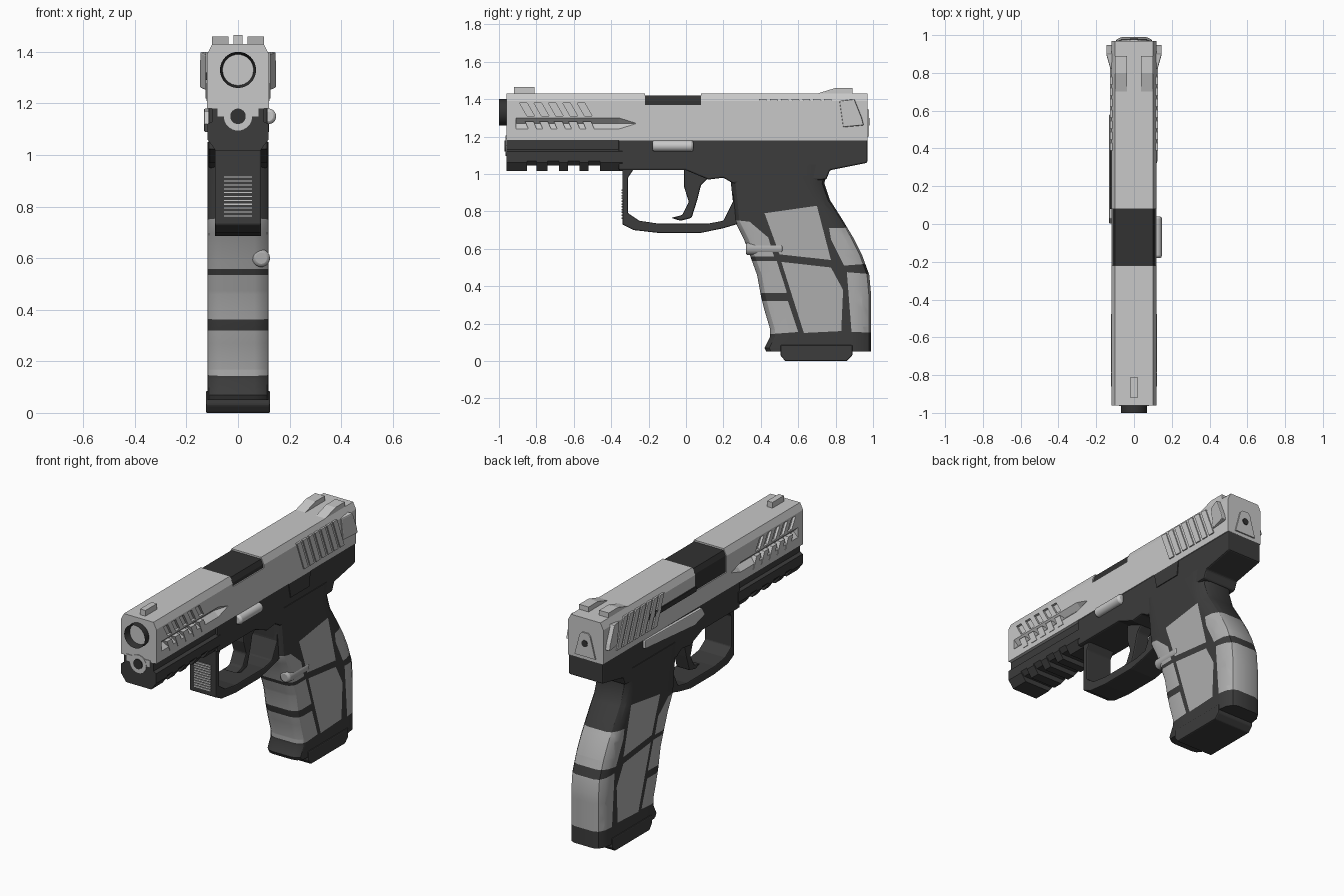
import bpy
import bmesh
from math import pi, cos, sin
from mathutils import Matrix, Vector

default_cube = bpy.data.objects.get("Cube")
if default_cube:
    bpy.data.objects.remove(default_cube)


def make_material(name, value):
    material = bpy.data.materials.new(name)
    material.use_nodes = True
    colour = (value, value, value, 1)
    material.diffuse_color = colour
    shader = next(n for n in material.node_tree.nodes if n.type == 'BSDF_PRINCIPLED')
    shader.inputs["Base Color"].default_value = colour
    shader.inputs["Roughness"].default_value = 0.6
    return material


light_metal = make_material("light grey metal", 0.58)
grip_grey = make_material("mid grey panel", 0.42)
dark_polymer = make_material("dark grey polymer", 0.045)
black_steel = make_material("black steel", 0.032)


def finish(name, bm, materials, smooth=False, bevel=0):
    bmesh.ops.recalc_face_normals(bm, faces=bm.faces[:])
    mesh = bpy.data.meshes.new(name)
    bm.to_mesh(mesh)
    bm.free()
    obj = bpy.data.objects.new(name, mesh)
    bpy.context.collection.objects.link(obj)
    for material in materials:
        mesh.materials.append(material)
    if bevel:
        modifier = obj.modifiers.new("edge bevel", 'BEVEL')
        modifier.width = bevel
        modifier.segments = 2
        modifier.limit_method = 'ANGLE'
    if smooth:
        bpy.ops.object.select_all(action='DESELECT')
        obj.select_set(True)
        bpy.context.view_layer.objects.active = obj
        bpy.ops.object.shade_smooth_by_angle(angle=pi / 6)
    return obj


def add_prism(bm, points, start, end, axis='X'):
    """Extrude a side outline (y, z) along x, or a front outline (x, z) along y."""
    def place(point, depth):
        a, b = point
        return (depth, a, b) if axis == 'X' else (a, depth, b)
    near = [bm.verts.new(place(p, start)) for p in points]
    far = [bm.verts.new(place(p, end)) for p in points]
    bm.faces.new(near)
    bm.faces.new(far)
    for i in range(len(points)):
        j = (i + 1) % len(points)
        bm.faces.new((near[i], near[j], far[j], far[i]))


def prism(name, points, start, end, material, axis='X', bevel=0):
    bm = bmesh.new()
    add_prism(bm, points, start, end, axis)
    return finish(name, bm, [material], bevel=bevel)


def rect(a0, a1, b0, b1):
    return [(a0, b0), (a1, b0), (a1, b1), (a0, b1)]


def slant(y, width, top, bottom, lean):
    return [(y, top), (y + width, top), (y + width + lean, bottom), (y + lean, bottom)]


def mirrored(half):
    return half + [(-x, z) for x, z in reversed(half)]


def add_rod(bm, x, z, y0, y1, r0, r1, sides):
    turn = Matrix.Translation((x, (y0 + y1) / 2, z)) @ Matrix.Rotation(-pi / 2, 4, 'X')
    bmesh.ops.create_cone(bm, cap_ends=True, segments=sides, radius1=r0, radius2=r1,
                          depth=y1 - y0, matrix=turn)


def rod(name, x, z, y0, y1, radius, material, bore=0, bevel=0):
    bm = bmesh.new()
    add_rod(bm, x, z, y0, y1, radius, radius, 32)
    if bore:
        front = min(bm.faces, key=lambda f: f.calc_center_median().y)
        bmesh.ops.inset_region(bm, faces=[front], thickness=radius - bore)
        bmesh.ops.translate(bm, verts=front.verts[:], vec=(0, 0.06, 0))
    return finish(name, bm, [material], smooth=True, bevel=bevel)


def cut(target, bm):
    cutter = finish("cutter", bm, [light_metal])
    cutter.hide_render = True
    modifier = target.modifiers.new("cut", 'BOOLEAN')
    modifier.operation = 'DIFFERENCE'
    modifier.solver = 'EXACT'
    modifier.object = cutter
    bpy.context.view_layer.objects.active = target
    bpy.ops.object.modifier_apply(modifier="cut")
    bpy.data.objects.remove(cutter)


# Slide with ejection port, fluting and slanted front cuts
slide_section = mirrored([(0.12, 1.18), (0.12, 1.39), (0.1, 1.43)])
slide = prism("slide", slide_section, -0.96, 0.97, light_metal, axis='Y')
port_cutter = bmesh.new()
add_prism(port_cutter, [(0.2, 1.37), (0.2, 1.5), (-0.2, 1.5), (-0.2, 1.29), (-0.1, 1.29), (-0.1, 1.37)],
          -0.22, 0.08, axis='Y')
cut(slide, port_cutter)
grooves = bmesh.new()
for side in (1, -1):
    add_rod(grooves, side * 0.12, 1.27, -0.91, -0.36, 0.03, 0.03, 4)
    for i in range(5):
        add_prism(grooves, slant(-0.89 + i * 0.077, 0.04, 1.38, 1.31, 0.04), side * 0.105, side * 0.15)
cut(slide, grooves)
tips = bmesh.new()
for side in (1, -1):
    add_rod(tips, side * 0.12, 1.27, -0.36, -0.27, 0.03, 0.002, 4)
cut(slide, tips)

# Raised ribs and rear ears on both sides of the slide
for side, label in ((1, "left"), (-1, "right")):
    ribs = bmesh.new()
    for i in range(7):
        add_prism(ribs, slant(0.39 + i * 0.058, 0.04, 1.4, 1.22, 0.07), side * 0.1, side * 0.127)
    for i in range(5):
        add_prism(ribs, slant(-0.86 + i * 0.077, 0.045, 1.28, 1.21, 0.03), side * 0.09, side * 0.123)
    finish("slide_ribs_" + label, ribs, [light_metal])
    ear = bmesh.new()
    add_prism(ear, [(0.82, 1.39), (0.9, 1.4), (0.94, 1.3), (0.95, 1.26), (0.84, 1.25)],
              side * 0.1, side * 0.148)
    for v in ear.verts:
        if v.co.y < 0.87 and abs(v.co.x) > 0.12:
            v.co.x = side * 0.125
    finish("rear_ear_" + label, ear, [light_metal], bevel=0.006)
    prism("rear_sight_" + label, [(0.67, 1.42), (0.8, 1.46), (0.89, 1.46), (0.89, 1.42)],
          side * 0.036, side * 0.1, light_metal)
prism("front_sight", rect(-0.92, -0.81, 1.42, 1.465), -0.018, 0.018, light_metal)
prism("extractor", rect(0.08, 0.55, 1.29, 1.32), -0.127, -0.1, black_steel)

# Back plate with its firing pin hole
prism("back_plate", mirrored([(0.07, 1.2), (0.035, 1.33), (0.02, 1.345)]), 0.96, 0.978, light_metal, axis='Y')
rod("pin_hole", 0, 1.28, 0.96, 0.982, 0.02, black_steel)

# Barrel, chamber block and guide rod
rod("barrel", 0, 1.33, -1, -0.8, 0.07, black_steel, bore=0.055)
prism("chamber_block", mirrored([(0.113, 1.2), (0.113, 1.39), (0.1, 1.42)]), -0.225, 0.085, black_steel, axis='Y')
rod("guide_housing", 0, 1.15, -0.965, -0.7, 0.055, light_metal)
prism("guide_shoulder", rect(-0.08, 0.08, 1.15, 1.19), -0.964, -0.8, light_metal, axis='Y')
rod("guide_rod", 0, 1.15, -0.97, -0.9, 0.03, black_steel)

# Accessory rail under the front
prism("dust_cover", mirrored([(0.1, 1.18), (0.1, 1.13), (0.118, 1.12), (0.118, 1.07), (0.095, 1.045)]),
      -0.96, -0.34, dark_polymer, axis='Y')
rail = bmesh.new()
for start, end in ((-0.96, -0.85), (-0.8, -0.74), (-0.68, -0.63), (-0.57, -0.52), (-0.46, -0.34)):
    add_prism(rail, mirrored([(0.118, 1.08), (0.118, 1.06), (0.085, 1.015)]), start, end, axis='Y')
finish("rail_teeth", rail, [dark_polymer])

# Frame
prism("frame", [(-0.36, 1.02), (-0.36, 1.19), (0.97, 1.19), (0.97, 1.06), (0.77, 1.02), (0.75, 0.97),
                (0.25, 0.95), (0.2, 0.98), (0.12, 0.97), (0, 1.02)],
      -0.115, 0.115, dark_polymer, bevel=0.008)
prism("frame_panel", [(0.32, 1.18), (0.53, 1.18), (0.52, 1.09), (0.34, 1.09)], 0.11, 0.12, dark_polymer)

# Trigger guard with striped front face
prism("trigger_guard", [(-0.34, 1.04), (-0.34, 0.73), (-0.28, 0.7), (-0.15, 0.685), (0.08, 0.685), (0.2, 0.71),
                        (0.3, 0.74), (0.3, 0.95), (0.25, 0.93), (0.25, 0.85), (0.2, 0.75), (0.12, 0.735),
                        (-0.15, 0.735), (-0.25, 0.75), (-0.31, 0.79), (-0.31, 0.98), (-0.27, 1.04)],
      -0.09, 0.09, dark_polymer, bevel=0.006)
stripes = bmesh.new()
for i in range(11):
    z = 0.76 + i * 0.015
    add_prism(stripes, rect(-0.057, 0.057, z, z + 0.008), -0.346, -0.338, axis='Y')
finish("guard_stripes", stripes, [light_metal])

# Trigger
prism("trigger", [(-0.01, 1.04), (-0.01, 0.93), (0.015, 0.85), (-0.02, 0.78), (-0.08, 0.765), (-0.03, 0.75),
                  (0.03, 0.765), (0.06, 0.86), (0.08, 0.94), (0.12, 0.98), (0.12, 1.04)],
      -0.045, 0.045, dark_polymer, bevel=0.008)

# Grip lofted through rounded sections given as height, front and back
sections = [(0.05, 0.43, 0.99), (0.07, 0.42, 0.99), (0.13, 0.45, 0.99), (0.17, 0.45, 0.99), (0.27, 0.42, 0.99),
            (0.35, 0.4, 0.99), (0.46, 0.38, 0.98), (0.57, 0.34, 0.94), (0.65, 0.31, 0.9), (0.75, 0.26, 0.84),
            (0.86, 0.25, 0.77), (0.95, 0.24, 0.74), (1.05, 0.23, 0.76)]
grip = bmesh.new()
rings = []
for z, front, back in sections:
    ring = []
    for corner, (sx, sy) in enumerate(((1, 1), (-1, 1), (-1, -1), (1, -1))):
        rx, ry = 0.055, (0.09 if sy > 0 else 0.05)
        middle_y = back - ry if sy > 0 else front + ry
        for step in range(4):
            angle = corner * pi / 2 + step * pi / 6
            ring.append(grip.verts.new((sx * (0.119 - rx) + rx * cos(angle), middle_y + ry * sin(angle), z)))
    rings.append(ring)
for low, high in zip(rings, rings[1:]):
    for i in range(len(low)):
        j = (i + 1) % len(low)
        grip.faces.new((low[i], low[j], high[j], high[i]))
grip.faces.new(rings[0])
grip.faces.new(rings[-1])

# Grip panels: slice along each panel outline, then colour the faces inside
panels = [
    [(0.42, 0.79), (0.7, 0.83), (0.775, 0.54), (0.5, 0.57)],
    [(0.51, 0.53), (0.775, 0.5), (0.84, 0.38), (0.83, 0.16), (0.63, 0.15)],
    [(0.2, 0.76), (0.34, 0.745), (0.44, 0.66), (0.47, 0.56), (0.2, 0.555)],
    [(0.2, 0.535), (0.485, 0.535), (0.54, 0.365), (0.2, 0.36)],
    [(0.2, 0.32), (0.545, 0.32), (0.6, 0.155), (0.2, 0.125)],
    [(0.765, 0.71), (1.1, 0.72), (1.1, 0.53), (0.845, 0.51), (0.775, 0.65)],
    [(0.86, 0.475), (1.1, 0.455), (1.1, 0.15), (0.885, 0.155)],
]


def panel_edges(panel):
    for (ya, za), (yb, zb) in zip(panel, panel[1:] + panel[:1]):
        yield Vector((0, ya, za)), Vector((0, za - zb, yb - ya))


for panel in panels:
    for point, normal in panel_edges(panel):
        bmesh.ops.bisect_plane(grip, geom=grip.verts[:] + grip.edges[:] + grip.faces[:],
                               plane_co=point, plane_no=normal, dist=0.0001)
for face in grip.faces:
    centre = face.calc_center_median()
    face.material_index = int(any(all((centre - p).dot(n) < 0 for p, n in panel_edges(panel)) for panel in panels))
finish("grip", grip, [dark_polymer, grip_grey], smooth=True)

# Magazine base plate
prism("magazine_base", [(0.505, 0.085), (0.89, 0.085), (0.89, 0.03), (0.86, 0), (0.53, 0), (0.505, 0.03)],
      -0.125, 0.125, dark_polymer, bevel=0.006)

# Controls
rod("magazine_catch", 0.09, 0.6, 0.32, 0.52, 0.034, grip_grey, bevel=0.012)
rod("takedown_lever", 0.118, 1.15, -0.18, 0.04, 0.03, light_metal, bevel=0.012)
prism("slide_stop", [(0, 1.12), (0.03, 1.17), (0.58, 1.18), (0.58, 1.13), (0.1, 1.09)], -0.132, -0.1,
      light_metal, bevel=0.005)
